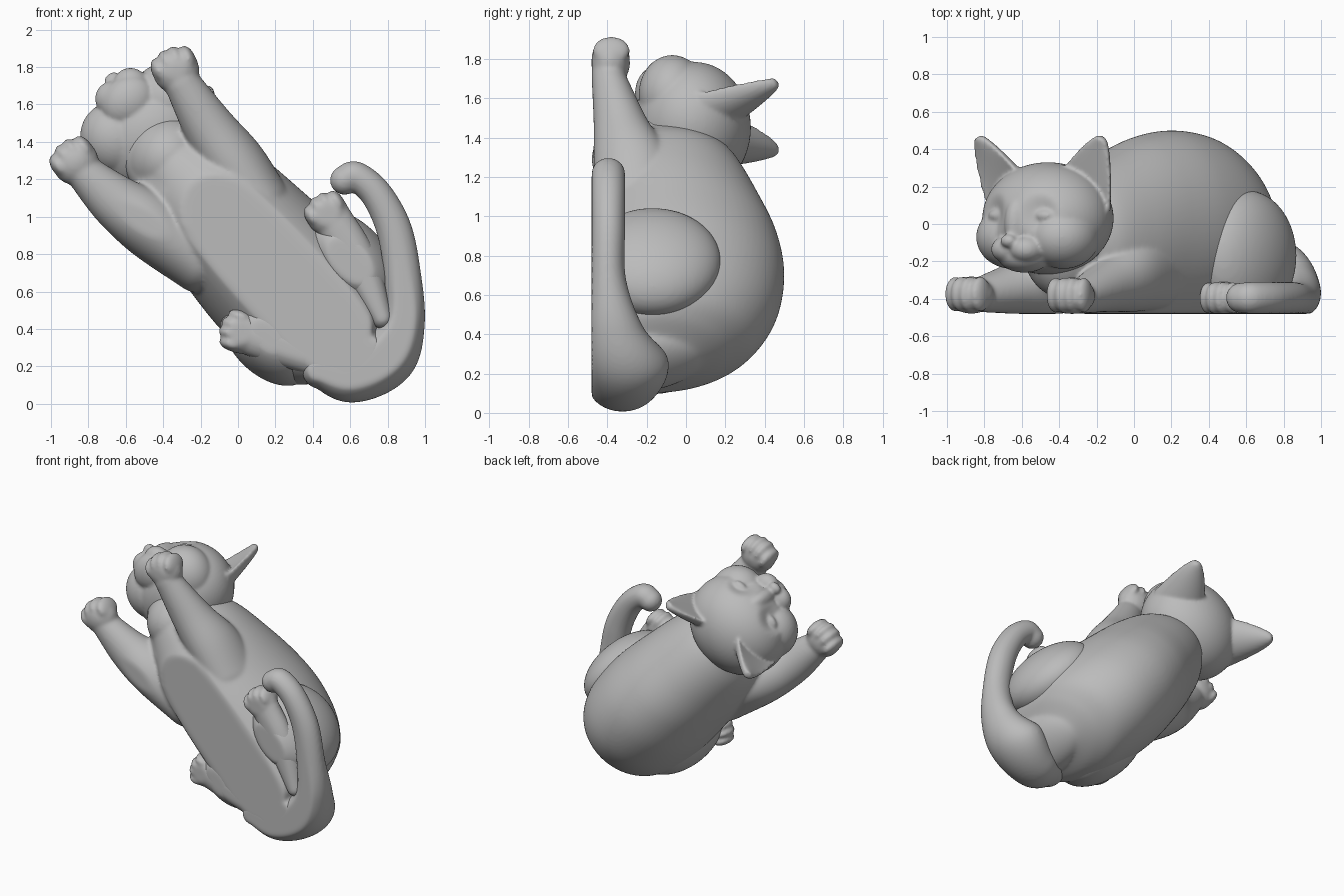
import bpy, bmesh, math
from mathutils import Vector, Matrix

cube = bpy.data.objects.get("Cube")
if cube:
    bpy.data.objects.remove(cube, do_unlink=True)

FLOOR = -0.48                      # the animal rests on this y plane
UP = Vector((0, 1, 0))
FWD = Vector((-0.68, 0, 0.73))     # rump to shoulders
HUB = Vector((0.2, 0, 0.7))        # middle of the trunk

grey = bpy.data.materials.new("plain_grey")
grey.use_nodes = True
grey.diffuse_color = (0.5, 0.5, 0.5, 1)
grey.node_tree.nodes["Principled BSDF"].inputs["Base Color"].default_value = (0.5, 0.5, 0.5, 1)


def frame(origin, forward):
    """Local axes: x to the animal's right, y forward, z towards its back."""
    f = Vector(forward).normalized()
    m = Matrix((f.cross(UP), f, UP)).transposed().to_4x4()
    m.translation = origin
    return m


def ball(bm, m, centre, size):
    """Ellipsoid in the local frame m."""
    t = m @ Matrix.Translation(centre) @ Matrix.Diagonal((*size, 1))
    bmesh.ops.create_uvsphere(bm, u_segments=64, v_segments=40, radius=1, matrix=t)


def skin(bm, rings):
    """Bridge closed rings of points and cap both ends."""
    loops = [[bm.verts.new(p) for p in ring] for ring in rings]
    n = len(loops[0])
    for a, b in zip(loops, loops[1:]):
        for i in range(n):
            j = (i + 1) % n
            bm.faces.new((a[i], a[j], b[j], b[i]))
    bm.faces.new(loops[0])
    bm.faces.new(loops[-1])


def loft(bm, stations, n=72, steps=10):
    """Tube through (x, y, z, side radius, up radius) stations with round ends."""
    s = [Vector(p) for p in stations]
    s = [s[0] * 2 - s[1]] + s + [s[-1] * 2 - s[-2]]
    path = []
    for p0, p1, p2, p3 in zip(s, s[1:], s[2:], s[3:]):
        for k in range(steps):
            t = k / steps
            path.append(0.5 * (2 * p1 + (p2 - p0) * t + (2 * p0 - 5 * p1 + 4 * p2 - p3) * t * t
                               + (3 * p1 - p0 - 3 * p2 + p3) * t ** 3))
    path.append(s[-2])
    pts = [p.to_3d() for p in path]
    rings = []

    def ring(c, tangent, rs, ru):
        side = tangent.cross(UP).normalized()
        rings.append([c + side * rs * math.cos(a) + UP * ru * math.sin(a)
                      for a in (2 * math.pi * i / n for i in range(n))])

    def dome(i, tangent, angles, sign):
        for a in angles:
            ring(pts[i] + sign * tangent * min(path[i][3], path[i][4]) * math.sin(a), tangent,
                 path[i][3] * math.cos(a), path[i][4] * math.cos(a))

    first = (pts[1] - pts[0]).normalized()
    last = (pts[-1] - pts[-2]).normalized()
    angles = [0.15 * k for k in range(1, 11)]
    dome(0, first, angles[::-1], -1)
    for i, p in enumerate(path):
        tangent = pts[min(i + 1, len(pts) - 1)] - pts[max(i - 1, 0)]
        ring(pts[i], tangent, p[3], p[4])
    dome(-1, last, angles, 1)
    skin(bm, rings)


def paw(bm, origin, forward, size=1.0):
    """Round foot with four shallow toes."""
    m = frame(origin, forward) @ Matrix.Scale(size, 4)
    ball(bm, m, (0, -0.01, 0), (0.125, 0.12, 0.1))
    for k in (-1.5, -0.5, 0.5, 1.5):
        ball(bm, m, (k * 0.056, 0.055 - abs(k) * 0.022, 0.005), (0.04, 0.075, 0.095))


def finish(name, bm, voxel=0.011, rounds=8):
    """Flatten on the floor, fuse the pieces and smooth them."""
    for v in bm.verts:
        v.co.y = max(v.co.y, FLOOR)
    bmesh.ops.recalc_face_normals(bm, faces=bm.faces)
    mesh = bpy.data.meshes.new(name)
    bm.to_mesh(mesh)
    bm.free()
    mesh.materials.append(grey)
    ob = bpy.data.objects.new(name, mesh)
    bpy.context.collection.objects.link(ob)
    fuse = ob.modifiers.new("fuse", 'REMESH')
    fuse.mode = 'VOXEL'
    fuse.voxel_size = voxel
    fuse.use_smooth_shade = True
    soften = ob.modifiers.new("soften", 'SMOOTH')
    soften.factor = 0.5
    soften.iterations = rounds


# Trunk: distance along the spine, half width, height of the back
bm = bmesh.new()
trunk = []
for t, half, top in ((-0.6, 0.2, 0.08), (-0.54, 0.3, 0.22), (-0.44, 0.37, 0.36), (-0.25, 0.41, 0.465),
                     (0, 0.42, 0.5), (0.25, 0.4, 0.465), (0.5, 0.37, 0.375), (0.7, 0.32, 0.29),
                     (0.83, 0.24, 0.22)):
    c = HUB + FWD * t
    low = -0.57 + max(0, t - 0.45) * 0.45
    trunk.append((c.x, (top + low) / 2, c.z, half, (top - low) / 2))
loft(bm, trunk)
# Throat rising to the chin
loft(bm, [(-0.3, -0.22, 1.2, 0.24, 0.22), (-0.46, -0.1, 1.42, 0.22, 0.19)])

# Front legs and paws
loft(bm, [(-0.2, -0.22, 0.76, 0.17, 0.22), (-0.46, -0.27, 0.95, 0.18, 0.22),
          (-0.65, -0.34, 1.08, 0.145, 0.14), (-0.84, -0.38, 1.25, 0.095, 0.09)])
loft(bm, [(0.12, -0.24, 1.08, 0.16, 0.22), (-0.02, -0.27, 1.28, 0.17, 0.2),
          (-0.15, -0.33, 1.47, 0.14, 0.14), (-0.29, -0.39, 1.7, 0.1, 0.09)])
paw(bm, (-0.875, -0.38, 1.3), (-0.6, 0, 0.8))
paw(bm, (-0.335, -0.385, 1.79), (-0.4, 0, 0.9))
finish("body_and_front_legs", bm, rounds=12)

# Hind legs: haunch and long foot
HIND = (("left", (0.6, -0.17, 0.765), (0.33, 0.35),
         [(0.77, -0.41, 0.46, 0.06, 0.07), (0.64, -0.4, 0.76, 0.105, 0.085), (0.51, -0.4, 0.98, 0.105, 0.08)],
         (0.475, -0.4, 1.02), (-0.5, 0, 0.8)),
        ("right", (0.16, -0.17, 0.36), (0.31, 0.33),
         [(0.52, -0.41, 0.2, 0.08, 0.07), (0.24, -0.4, 0.31, 0.11, 0.085), (0.06, -0.4, 0.37, 0.11, 0.08)],
         (0.01, -0.4, 0.385), (-0.9, 0, 0.3)))
for side, centre, (length, height), foot, toe, aim in HIND:
    bm = bmesh.new()
    ball(bm, frame(centre, FWD), (0, 0, 0), (0.2, length, height))
    finish(side + "_haunch", bm, 0.014)
    bm = bmesh.new()
    loft(bm, foot)
    paw(bm, toe, aim, 0.92)
    finish(side + "_hind_foot", bm)

# Tail curling round the haunch
bm = bmesh.new()
loft(bm, [(0.44, -0.36, 0.18, 0.1, 0.14), (0.61, -0.32, 0.15, 0.145, 0.18), (0.795, -0.3, 0.26, 0.165, 0.21),
          (0.885, -0.36, 0.44, 0.115, 0.14), (0.88, -0.395, 0.68, 0.1, 0.09),
          (0.835, -0.395, 0.93, 0.095, 0.085), (0.74, -0.395, 1.12, 0.085, 0.085),
          (0.63, -0.395, 1.215, 0.08, 0.085), (0.57, -0.395, 1.195, 0.078, 0.08)])
finish("tail", bm)

# Head with sockets pressed into the skull
bm = bmesh.new()
head = frame((-0.46, 0.03, 1.45), (-0.6, 0, 0.8))
ball(bm, head, (0, 0, 0), (0.365, 0.325, 0.3))
for v in bm.verts:
    p = head.inverted() @ v.co
    for s in (-1, 1):
        d = (p - Vector((s * 0.15, 0.28, 0.02))).length / 0.13
        if d < 1:
            p.y -= 0.045 * (1 - d * d) ** 2
    v.co = head @ p
ball(bm, head, (0, 0.25, -0.03), (0.07, 0.1, 0.16))          # nose bridge
ball(bm, head, (0, 0.355, -0.12), (0.045, 0.035, 0.035))     # nose
ball(bm, head, (0, 0.21, -0.2), (0.15, 0.13, 0.09))          # jaw
for s in (-1, 1):
    ball(bm, head, (s * 0.06, 0.265, -0.165), (0.095, 0.1, 0.075))   # muzzle
    ball(bm, head, (s * 0.17, 0.09, -0.1), (0.19, 0.2, 0.17))        # cheek
    ball(bm, head, (s * 0.15, 0.235, 0.015), (0.065, 0.045, 0.035))  # closed eye
    # Ear: crescent sections narrowing to the tip
    base, tip = Vector((s * 0.2, s * 0.05, 0.12)), Vector((s * 0.37, 0.07 + s * 0.06, 0.435))
    axis = (tip - base).normalized()
    back = Vector((-s * 0.25, -1, 0))
    back = (back - axis * back.dot(axis)).normalized()
    across = axis.cross(back)
    rings = []
    for k in range(25):
        h = k / 24
        w = 0.165 * (1 - h) ** 0.7 + 0.022
        ring = []
        for i in range(48):
            a = 2 * math.pi * i / 48
            bow = math.sin(a) * (0.65 * w + 0.012) if math.sin(a) > 0 else -math.sin(a) * (0.3 * w - 0.03)
            ring.append(head @ (base + (tip - base) * h + across * w * math.cos(a) + back * (bow - w * 0.25)))
        rings.append(ring)
    skin(bm, rings)
finish("head", bm, 0.01, 9)
